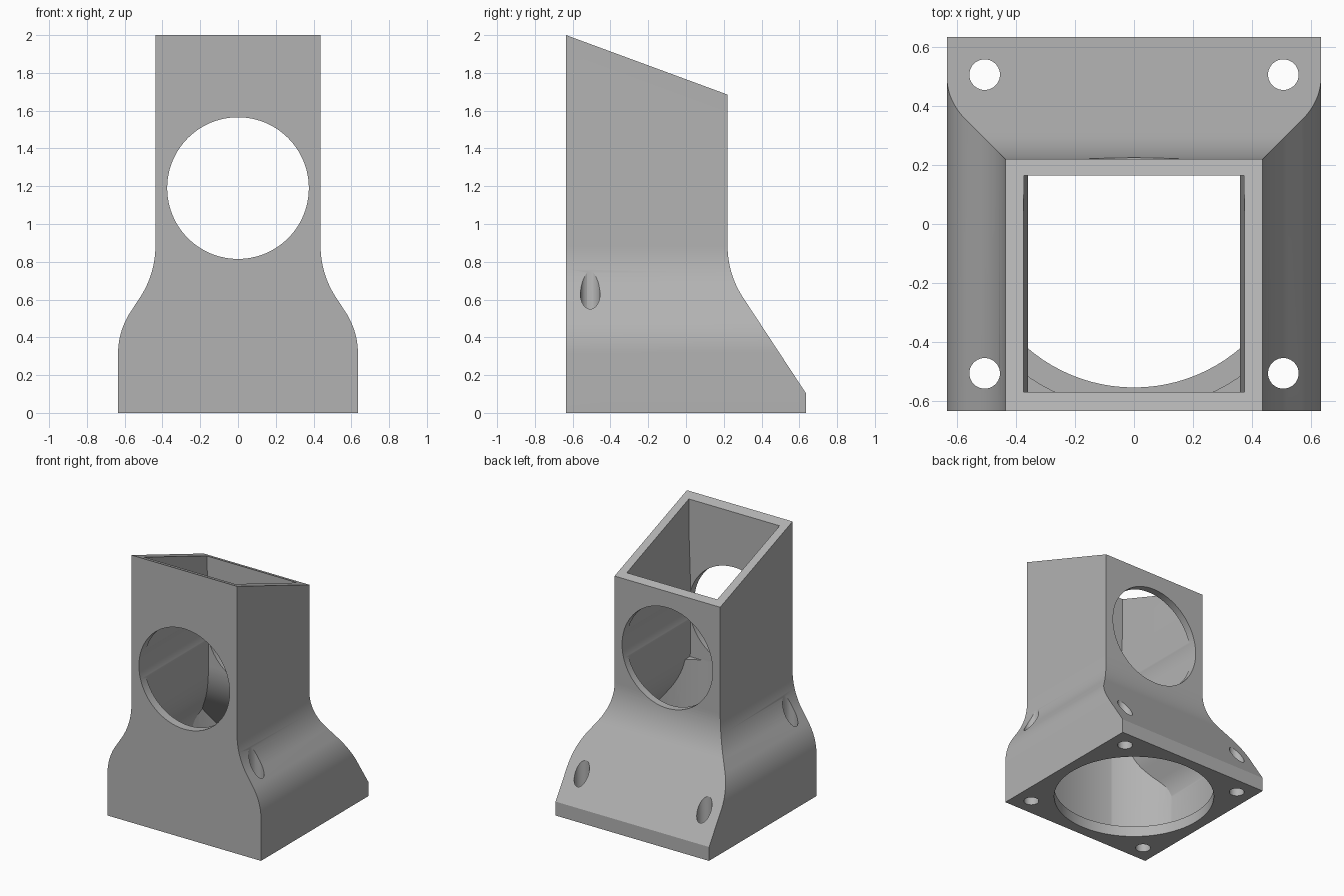
import bpy, bmesh, math

if "Cube" in bpy.data.objects:
    bpy.data.objects.remove(bpy.data.objects["Cube"], do_unlink=True)

SLOPE = math.atan(0.657)      # lean of the flared skirt from vertical
NECK_Z = 0.885                # height where the flare begins
HOLE_Z = 1.19                 # centre of the round window


def material(name, rgb):
    mat = bpy.data.materials.new(name)
    mat.use_nodes = True
    color = (*rgb, 1)
    mat.diffuse_color = color
    mat.node_tree.nodes["Principled BSDF"].inputs["Base Color"].default_value = color
    return mat


def flare(neck, skirt, r_top, r_bottom, steps=14):
    """Half profile going down: concave arc, straight slope, convex arc."""
    pts = []
    for i in range(steps + 1):
        a = SLOPE * i / steps
        pts.append((neck + r_top * (1 - math.cos(a)), NECK_Z - r_top * math.sin(a)))
    x0, z0 = pts[-1]
    x1 = skirt - r_bottom * (1 - math.cos(SLOPE))
    z1 = z0 - (x1 - x0) / math.tan(SLOPE)
    if r_bottom == 0:
        return pts + [(skirt, z1)]
    for i in range(steps + 1):
        a = SLOPE * (1 - i / steps)
        pts.append((skirt - r_bottom * (1 - math.cos(a)),
                    z1 - r_bottom * (math.sin(SLOPE) - math.sin(a))))
    return pts


def prism(name, profile, axis, half):
    """Extrude a (u, z) outline along the x or y axis."""
    bm = bmesh.new()
    if axis == "y":
        verts = [bm.verts.new((u, -half, z)) for u, z in profile]
        move = (0, 2 * half, 0)
    else:
        verts = [bm.verts.new((-half, u, z)) for u, z in profile]
        move = (2 * half, 0, 0)
    face = bm.faces.new(verts)
    out = bmesh.ops.extrude_face_region(bm, geom=[face])
    bmesh.ops.translate(bm, vec=move,
                        verts=[v for v in out["geom"] if isinstance(v, bmesh.types.BMVert)])
    bmesh.ops.recalc_face_normals(bm, faces=bm.faces)
    mesh = bpy.data.meshes.new(name)
    bm.to_mesh(mesh)
    bm.free()
    obj = bpy.data.objects.new(name, mesh)
    bpy.context.collection.objects.link(obj)
    return obj


def mirrored(half):
    return half + [(-x, z) for x, z in reversed(half)]


def cylinder(name, radius, depth, location, rotation=(0, 0, 0), sides=96):
    bpy.ops.mesh.primitive_cylinder_add(vertices=sides, radius=radius, depth=depth,
                                        location=location, rotation=rotation)
    bpy.context.object.name = name
    return bpy.context.object


def boolean(target, tool, operation):
    mod = target.modifiers.new(operation.title(), "BOOLEAN")
    mod.operation = operation
    mod.solver = "EXACT"
    mod.object = tool
    bpy.context.view_layer.objects.active = target
    bpy.ops.object.modifier_apply(modifier=mod.name)
    bpy.data.objects.remove(tool, do_unlink=True)


# Outer shell: front outline crossed with the side outline and its sloping top
front = [(0.437, 2.1)] + flare(0.437, 0.635, 0.5, 0.4) + [(0.635, 0)]
side = ([(-0.635, 0), (-0.635, 2), (0.22, 1.685)]
        + flare(0.22, 0.635, 0.5, 0) + [(0.635, 0)])
duct = prism("duct_housing", mirrored(front), "y", 1)
boolean(duct, prism("side_cutter", side, "x", 1), "INTERSECT")

# Inner cavity following the shell
floor_z = 0.08
inner_front = ([(0.375, 2.2), (0.375, 1.75), (0.36, 1.3)]
               + flare(0.36, 0.57, 0.56, 0.335) + [(0.57, floor_z)])
inner_side = ([(-0.57, floor_z), (-0.57, 2.2), (0.165, 2.2)]
              + flare(0.165, 0.57, 0.56, 0) + [(0.57, floor_z)])
cavity = prism("cavity_cutter", mirrored(inner_front), "y", 1)
boolean(cavity, prism("cavity_side_cutter", inner_side, "x", 1), "INTERSECT")

# Rounded lower chamber leaves solid corners around the screw holes
chamber = cylinder("chamber_cutter", 0.63, 0.85, (0, 0, 0.425))
upper = prism("upper_cutter", [(-1, 0.8), (1, 0.8), (1, 2.5), (-1, 2.5)], "y", 1.1)
boolean(chamber, upper, "UNION")
boolean(cavity, chamber, "INTERSECT")
boolean(duct, cavity, "DIFFERENCE")

# Round intake in the floor and the window through front and back
boolean(duct, cylinder("intake_cutter", 0.555, 0.4, (0, 0, 0)), "DIFFERENCE")
boolean(duct, cylinder("window_cutter", 0.375, 3, (0, 0, HOLE_Z),
                       (math.pi / 2, 0, 0)), "DIFFERENCE")

# Four vertical screw holes
for sx in (-1, 1):
    for sy in (-1, 1):
        boolean(duct, cylinder("screw_cutter", 0.052, 3, (0.507 * sx, 0.507 * sy, 1),
                               sides=40), "DIFFERENCE")

# Finish
duct.data.materials.clear()
duct.data.materials.append(material("plain_grey", (0.45, 0.45, 0.45)))
bpy.ops.object.select_all(action="DESELECT")
duct.select_set(True)
bpy.context.view_layer.objects.active = duct
bpy.ops.object.shade_smooth_by_angle(angle=math.radians(25))
